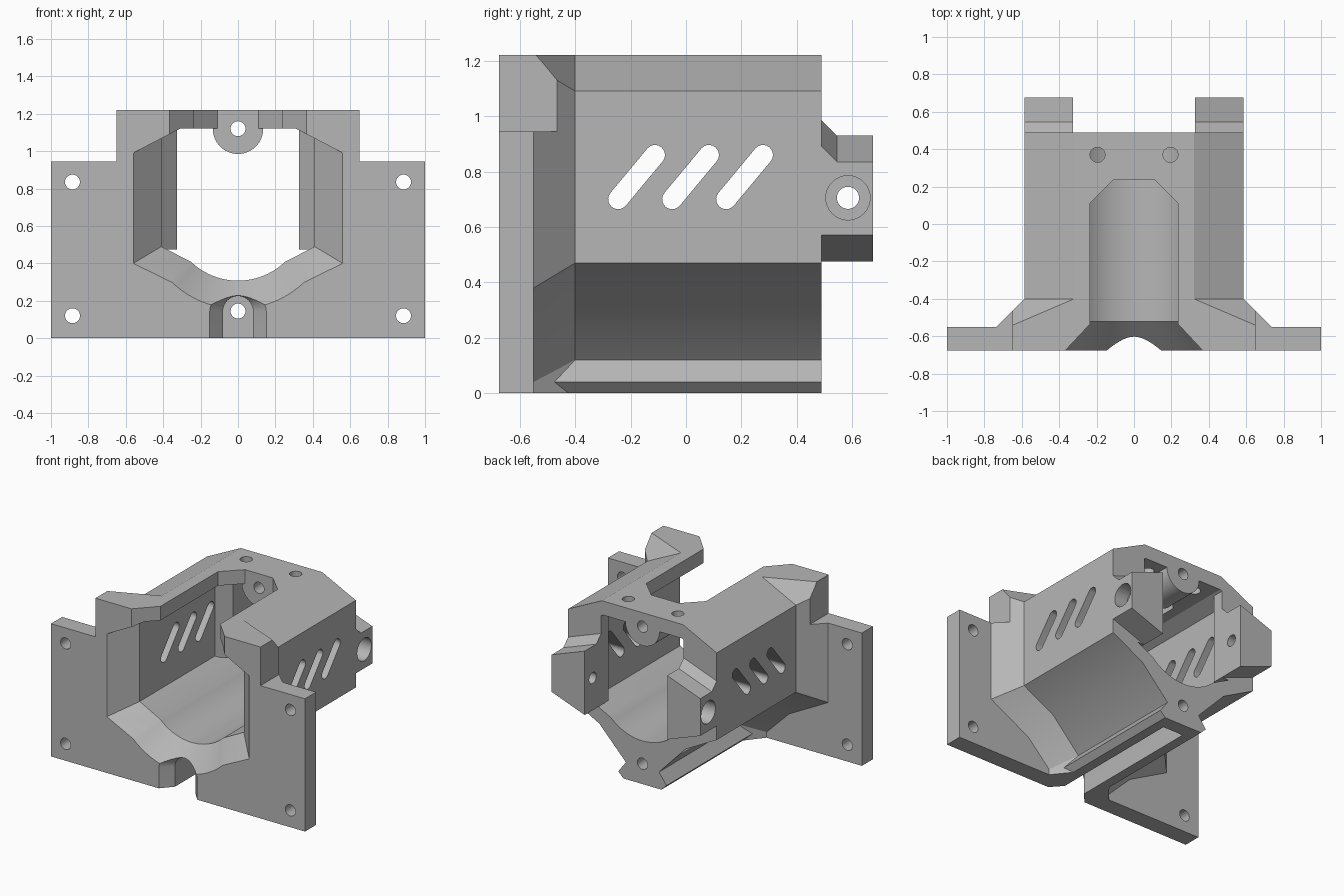
import bpy, bmesh, math
from mathutils import Matrix, Vector

if "Cube" in bpy.data.objects:
    bpy.data.objects.remove(bpy.data.objects["Cube"], do_unlink=True)

FRONT, BACK = -0.675, 0.49

grey = bpy.data.materials.new("plain grey")
grey.use_nodes = True
grey.diffuse_color = (0.47, 0.47, 0.47, 1)
grey.node_tree.nodes["Principled BSDF"].inputs["Base Color"].default_value = grey.diffuse_color


# ---- helpers ----
def make(name, bm):
    bmesh.ops.recalc_face_normals(bm, faces=bm.faces)
    mesh = bpy.data.meshes.new(name)
    bm.to_mesh(mesh)
    bm.free()
    obj = bpy.data.objects.new(name, mesh)
    bpy.context.collection.objects.link(obj)
    mesh.materials.append(grey)
    return obj


def loft(name, rings):
    """Solid skinned through rings of equal point count."""
    bm = bmesh.new()
    loops = [[bm.verts.new(p) for p in ring] for ring in rings]
    n = len(loops[0])
    for a, b in zip(loops, loops[1:]):
        for i in range(n):
            j = (i + 1) % n
            bm.faces.new((a[i], a[j], b[j], b[i]))
    bm.faces.new(loops[0])
    bm.faces.new(loops[-1])
    return make(name, bm)


def ring_y(pts, y):
    return [(x, y, z) for x, z in pts]


def prism_y(name, pts, y0, y1):
    return loft(name, [ring_y(pts, y0), ring_y(pts, y1)])


def prism_z(name, pts, z0, z1):
    return loft(name, [[(x, y, z) for x, y in pts] for z in (z0, z1)])


def box(name, x0, x1, y0, y1, z0, z1):
    return prism_z(name, [(x0, y0), (x1, y0), (x1, y1), (x0, y1)], z0, z1)


def both(half):
    """Mirror a half profile in x into a closed one."""
    return half + [(-x, z) for x, z in reversed(half) if x > 1e-6]


def rod(name, centre, radius, length, axis):
    bm = bmesh.new()
    turn = Vector((0, 0, 1)).rotation_difference(Vector(axis)).to_matrix().to_4x4()
    bmesh.ops.create_cone(bm, cap_ends=True, segments=32, radius1=radius, radius2=radius,
                          depth=length, matrix=Matrix.Translation(centre) @ turn)
    return make(name, bm)


def combine(target, tool, operation):
    mod = target.modifiers.new(operation, 'BOOLEAN')
    mod.operation, mod.solver, mod.object = operation, 'EXACT', tool
    bpy.context.view_layer.objects.active = target
    bpy.ops.object.modifier_apply(modifier=mod.name)
    bpy.data.objects.remove(tool, do_unlink=True)


def add(tool):
    combine(bracket, tool, 'UNION')


def cut(tool):
    combine(bracket, tool, 'DIFFERENCE')


def arc(radius, cz, a0, a1, n=12):
    return [(radius * math.sin(a0 + (a1 - a0) * i / n),
             cz - radius * math.cos(a0 + (a1 - a0) * i / n)) for i in range(n + 1)]


# ---- housing shell flaring out towards the flange ----
tube = both([(0.32, 1.22), (0.585, 1.09), (0.585, 0.47), (0.34, 0.34), (0.13, 0.12), (0.13, 0)])
flare = both([(0.67, 1.22), (0.735, 1.18), (0.735, 0.38), (0.425, 0.215), (0.25, 0.04), (0.25, 0)])
bracket = loft("motor_bracket", [ring_y(flare, FRONT), ring_y(flare, -0.55),
                                 ring_y(tube, -0.4), ring_y(tube, BACK)])
for s in (-1, 1):
    cut(box("shoulder_cutter", *sorted((s * 0.65, s * 0.9)), -0.8, -0.3, 0.945, 1.4))

# ---- flange plate and foot rail ----
add(box("flange", -1, 1, FRONT, -0.55, 0, 0.945))
add(prism_y("foot_rail", both([(0.13, 0.12), (0.19, 0.04), (0.15, 0)]), -0.6, BACK))

# ---- inner cavity with round trough and flared mouth ----
a = 0.76
inner = both([(0.31, 1.12), (0.41, 1.07), (0.41, 0.49)] + arc(0.3625, 0.67, a, 0))
mouth = both([(0.31, 1.12), (0.56, 0.99), (0.56, 0.40)] + arc(0.5125, 0.67, a, 0))
cut(loft("cavity", [ring_y(mouth, FRONT - 0.1), ring_y(mouth, FRONT),
                    ring_y(inner, -0.52), ring_y(inner, 0.8)]))

# ---- opening in the roof ----
edge = [(0.46, -0.775), (0.235, -0.535), (0.235, 0.11), (0.11, 0.235)]
cut(prism_z("roof_opening", both(edge), 1.02, 1.4))

# ---- arched screw channel under the trough ----
def arch(r, top):
    rise = top - 0.145
    return both([(r, -0.1)] + [(r * math.cos(t * math.pi / 20), 0.145 + rise * math.sin(t * math.pi / 20))
                               for t in range(11)])


cut(loft("screw_channel", [ring_y(arch(0.16, 0.26), FRONT - 0.01),
                           ring_y(arch(0.08, 0.225), -0.595), ring_y(arch(0.08, 0.225), 0.39)]))

# ---- hanging screw tab under the roof ----
add(prism_y("roof_tab", both([(0.135, 1.17)] + arc(0.135, 1.12, math.pi / 2, 0)), 0.235, BACK))

# ---- rear wall thickening and clamp ears ----
ear = [(0.325, 0.475), (0.585, 0.57), (0.585, 0.835), (0.325, 0.93)]
root = ear[:2] + [(x, z + 0.065) for x, z in ear[2:]]
pad = [(0.5, 0.325), (0.41, 0.325), (0.325, 0.41), (0.325, BACK), (0.5, BACK)]
for s in (-1, 1):
    add(prism_z("wall_pad", [(s * x, y) for x, y in pad], 0.475, 1.12))
    rings = [(root, 0.48), (ear, 0.545), (ear, 0.675)]
    add(loft("clamp_ear", [[(s * x, y, z) for x, z in pts] for pts, y in rings]))

# ---- screw holes ----
for s in (-1, 1):
    for z in (0.12, 0.835):
        cut(rod("flange_hole", (s * 0.885, -0.6, z), 0.04, 0.4, (0, 1, 0)))
    cut(rod("roof_hole", (s * 0.195, 0.37, 1.2), 0.04, 0.3, (0, 0, 1)))
    cut(rod("ear_counterbore", (s * 0.585, 0.585, 0.705), 0.08, 0.2, (1, 0, 0)))
cut(rod("ear_hole", (0, 0.585, 0.705), 0.04, 2, (1, 0, 0)))
for z in (0.145, 1.12):
    cut(rod("rear_hole", (0, 0.4, z), 0.04, 0.5, (0, 1, 0)))

# ---- slanted vent slots through both side walls ----
low, high, r = Vector((-0.245, 0.70)), Vector((-0.112, 0.86)), 0.036
tilt = math.atan2(high.y - low.y, high.x - low.x)
for k in range(3):
    pts = []
    for centre, start in ((high, -math.pi / 2), (low, math.pi / 2)):
        for i in range(11):
            t = tilt + start + math.pi * i / 10
            pts.append((centre.x + 0.195 * k + r * math.cos(t), centre.y + r * math.sin(t)))
    cut(loft("vent_slot", [[(x, y, z) for y, z in pts] for x in (-0.9, 0.9)]))

# ---- shading ----
bpy.ops.object.select_all(action='DESELECT')
bracket.select_set(True)
bpy.context.view_layer.objects.active = bracket
bpy.ops.object.shade_smooth_by_angle(angle=math.radians(20))
